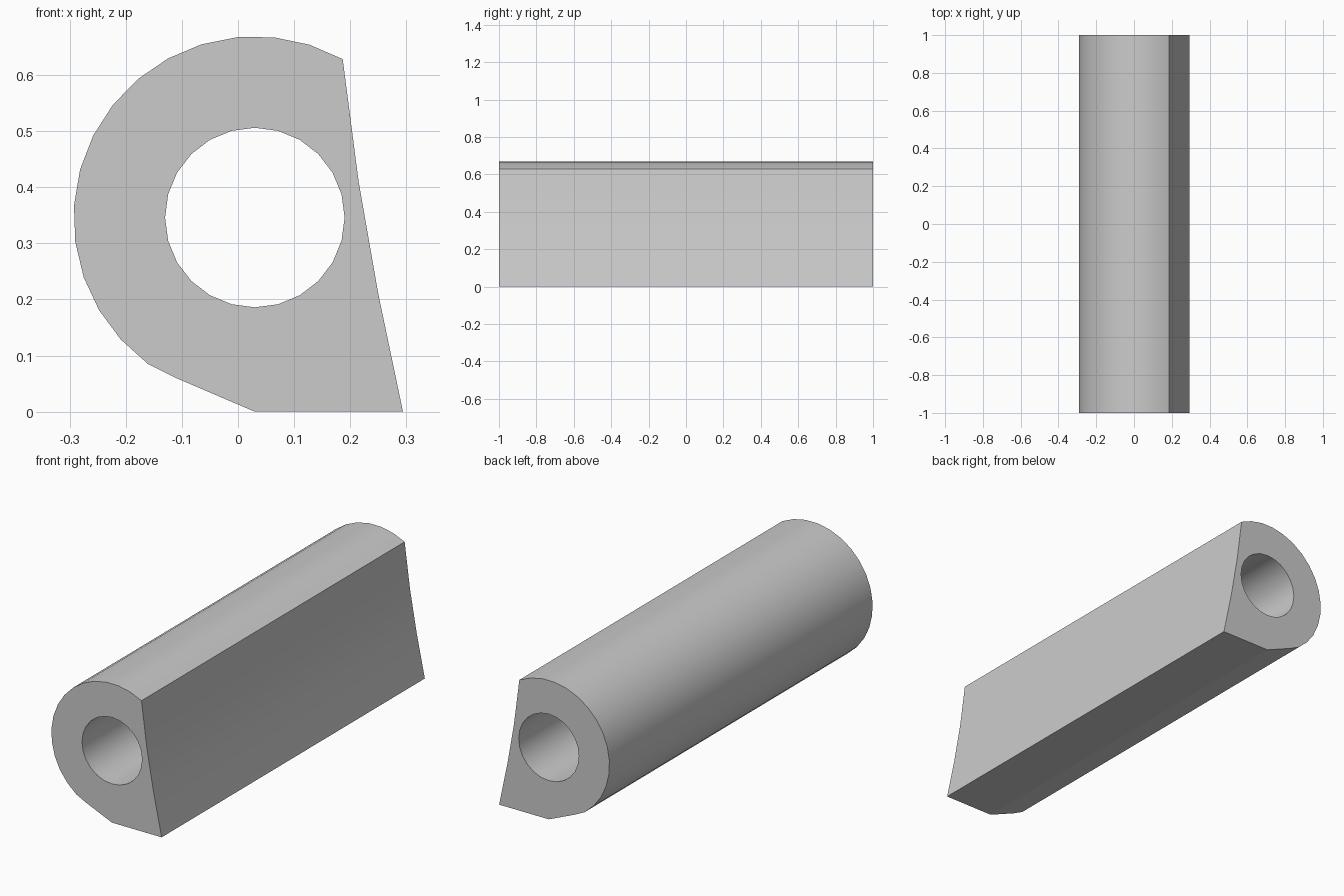
import bpy, bmesh, math

if "Cube" in bpy.data.objects:
    bpy.data.objects.remove(bpy.data.objects["Cube"])

CX, CZ = 0.03, 0.346      # shared centre of the round back and the bore
R_OUT, R_BORE = 0.323, 0.16
HALF_LEN = 1.0


def arc(radius, start, end, steps):
    """Points on a circle about the shared centre, end excluded."""
    return [(CX + radius * math.cos(math.radians(start + (end - start) * i / steps)),
             CZ + radius * math.sin(math.radians(start + (end - start) * i / steps)))
            for i in range(steps)]


def add_loop(bm, points):
    verts = [bm.verts.new((x, -HALF_LEN, z)) for x, z in points]
    return [bm.edges.new((v, verts[(i + 1) % len(verts)])) for i, v in enumerate(verts)]


# Outer section: round back, tangent to the foot, gently hollow front face
outer = arc(R_OUT, 61, 245.3, 16)
outer += [(-0.108, 0.059), (0.03, 0), (0.294, 0), (0.25, 0.21), (0.215, 0.41)]
bore = arc(R_BORE, 0, 360, 24)

bm = bmesh.new()
edges = add_loop(bm, outer) + add_loop(bm, bore)
bmesh.ops.triangle_fill(bm, edges=edges, use_beauty=True)

# Extrude the section along y
res = bmesh.ops.extrude_face_region(bm, geom=bm.faces[:], use_keep_orig=True)
moved = [g for g in res["geom"] if isinstance(g, bmesh.types.BMVert)]
bmesh.ops.translate(bm, verts=moved, vec=(0, 2 * HALF_LEN, 0))
bmesh.ops.recalc_face_normals(bm, faces=bm.faces[:])

mesh = bpy.data.meshes.new("bored_bar")
bm.to_mesh(mesh)
bm.free()
bar = bpy.data.objects.new("bored_bar", mesh)
bpy.context.collection.objects.link(bar)

# Smooth curved walls, crisp ends and corners
bpy.context.view_layer.objects.active = bar
bar.select_set(True)
bpy.ops.object.shade_smooth_by_angle(angle=math.radians(20))
